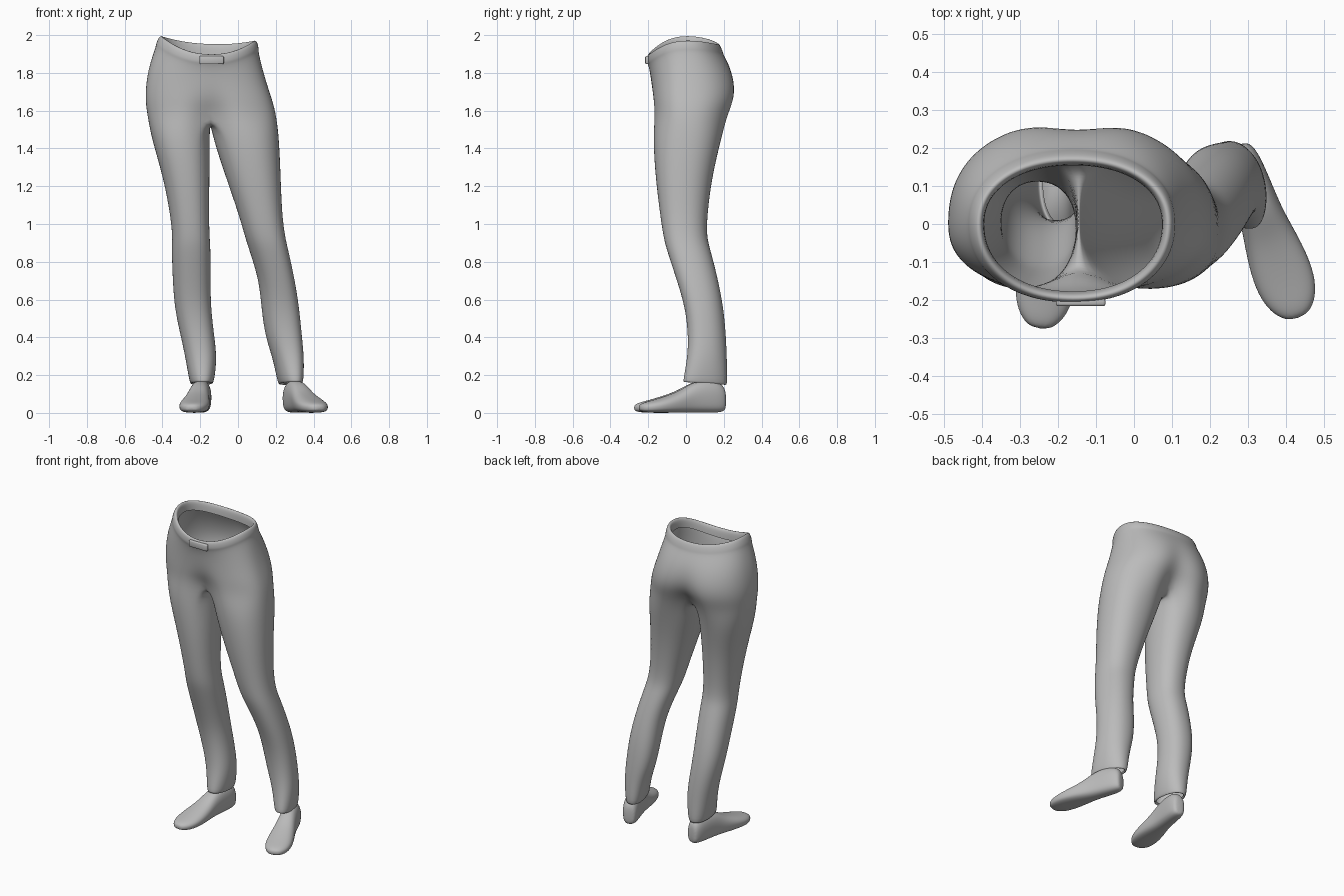
import bpy, bmesh, math
from mathutils import Vector

cube = bpy.data.objects.get("Cube")
if cube:
    bpy.data.objects.remove(cube, do_unlink=True)

grey = bpy.data.materials.new("plain grey")
grey.use_nodes = True
grey.diffuse_color = (0.5, 0.5, 0.5, 1)
grey.node_tree.nodes["Principled BSDF"].inputs["Base Color"].default_value = (0.5, 0.5, 0.5, 1)


def power(v, e):
    return math.copysign(abs(v) ** e, v)


def bridge(bm, a, b):
    n = len(a)
    for i in range(n):
        j = (i + 1) % n
        bm.faces.new((a[i], a[j], b[j], b[i]))


def finish(bm, name, levels):
    bmesh.ops.recalc_face_normals(bm, faces=bm.faces)
    mesh = bpy.data.meshes.new(name)
    bm.to_mesh(mesh)
    bm.free()
    mesh.materials.append(grey)
    for p in mesh.polygons:
        p.use_smooth = True
    ob = bpy.data.objects.new(name, mesh)
    bpy.context.collection.objects.link(ob)
    if levels:
        sub = ob.modifiers.new("smooth", 'SUBSURF')
        sub.levels = sub.render_levels = levels
    return ob


# ---- trousers: hip rings that split into two legs ----
SEG = 32


def hip_ring(bm, z, xl, xr, yf, yb, mid, crease_f, crease_b, drape, e):
    ring = []
    for i in range(SEG):
        t = -math.pi / 2 + math.tau * i / SEG
        c, s = math.cos(t), math.sin(t)
        x = mid + power(c, e) * ((xr - mid) if c > 0 else (mid - xl))
        y = power(s, e) * (yb if s > 0 else -yf)
        groove = math.exp(-((x - mid) / 0.075) ** 2)
        y *= 1 - groove * (crease_b if s > 0 else crease_f)
        # waistline dips at the front and a little at the back
        dip = -0.085 * s * s if s < 0 else -0.03 * s * s
        dip += 0.012 * -c
        ring.append(bm.verts.new((x, y, z + drape * dip)))
    return ring


bm = bmesh.new()
hips = [  # z, left x, right x, front y, back y, mid x, creases, drape, squareness
    (1.925, -0.395, 0.075, -0.178, 0.155, -0.16, 0, 0, 1, 0.92),
    (1.982, -0.397, 0.078, -0.183, 0.158, -0.16, 0, 0, 1, 0.92),
    (1.988, -0.417, 0.101, -0.206, 0.178, -0.16, 0, 0, 1, 0.92),
    (1.938, -0.437, 0.112, -0.209, 0.197, -0.16, 0, 0, 1, 0.92),
    (1.930, -0.435, 0.108, -0.202, 0.197, -0.16, 0, 0, 1, 0.92),
    (1.840, -0.470, 0.127, -0.190, 0.242, -0.155, 0, 0.02, 0.5, 0.88),
    (1.740, -0.489, 0.155, -0.184, 0.272, -0.15, 0.02, 0.08, 0.2, 0.86),
    (1.650, -0.492, 0.185, -0.182, 0.270, -0.147, 0.12, 0.17, 0, 0.85),
    (1.570, -0.480, 0.205, -0.180, 0.238, -0.147, 0.4, 0.42, 0, 0.85),
]
rings = [hip_ring(bm, *h) for h in hips]
for a, b in zip(rings, rings[1:]):
    bridge(bm, a, b)
low = rings[-1]

# crotch line from back to front, shared by both legs
front, back = low[0].co, low[SEG // 2].co
crotch = []
for k in range(1, 8):
    p = back.lerp(front, k / 8)
    p.z -= 0.025 * math.sin(math.pi * k / 8)
    crotch.append(bm.verts.new(p))

heights = (1.45, 1.25, 1.05, 0.93, 0.86, 0.70, 0.55, 0.40, 0.28, 0.14)
depths = ((-0.176, 0.187), (-0.163, 0.139), (-0.138, 0.113), (-0.120, 0.110), (-0.102, 0.131),
          (-0.048, 0.172), (-0.003, 0.200), (0.012, 0.213), (0.006, 0.217), (-0.022, 0.222))
right_x = ((-0.458, -0.150), (-0.397, -0.150), (-0.359, -0.153), (-0.347, -0.150), (-0.352, -0.144),
           (-0.346, -0.145), (-0.336, -0.143), (-0.302, -0.124), (-0.276, -0.110), (-0.254, -0.130))
left_x = ((-0.133, 0.219), (-0.066, 0.227), (0.004, 0.234), (0.037, 0.250), (0.060, 0.267),
          (0.112, 0.302), (0.124, 0.325), (0.145, 0.339), (0.188, 0.351), (0.214, 0.345))


def leg(side, widths, twist):
    outer = [low[(side * j) % SEG] for j in range(SEG // 2 + 1)]
    prev = outer + crotch
    n = len(prev)
    last = len(heights) - 1
    stations = list(zip(heights, depths, widths, range(last + 1)))
    # hem turned inward
    stations.append((0.165, (0.0, 0.20), (widths[-1][0] + 0.014, widths[-1][1] - 0.014), last))
    for z, (yf, yb), (x0, x1), step in stations:
        b, yc, xc = (yb - yf) / 2, (yf + yb) / 2, (x0 + x1) / 2
        shear = twist * step / last
        a = math.sqrt(((x1 - x0) / 2) ** 2 - (shear * b) ** 2)
        ring = []
        for j in range(n):
            ang = math.radians(-120) + math.tau * j / n
            dy = b * power(math.sin(ang), 0.9)
            x = xc + side * a * power(math.cos(ang), 0.9) - shear * dy
            tilt = -0.07 * dy if step == last else 0
            ring.append(bm.verts.new((x, yc + dy, z + tilt)))
        bridge(bm, prev, ring)
        prev = ring


leg(-1, right_x, 0.05)
leg(1, left_x, 0.22)
finish(bm, "trousers", 2)


# ---- shoes: sections lofted from heel to toe ----
def shoe(name, heel, toe):
    bm = bmesh.new()
    heel, toe = Vector(heel), Vector(toe)
    along = toe - heel
    across = Vector((-along.y, along.x)).normalized()
    sections = [  # share of length, half width, bottom, top
        (0.0, 0.026, 0.02, 0.11), (0.03, 0.042, 0.004, 0.15), (0.12, 0.052, 0, 0.175),
        (0.30, 0.056, 0, 0.175), (0.42, 0.060, 0, 0.150), (0.54, 0.070, 0, 0.115),
        (0.70, 0.081, 0, 0.088), (0.84, 0.078, 0, 0.068), (0.94, 0.058, 0.003, 0.056),
        (1.0, 0.026, 0.012, 0.042)]
    prev = None
    for s, w, z0, z1 in sections:
        ring = []
        for i in range(16):
            t = math.tau * i / 16
            up = math.sin(t)
            h = (z1 + z0) / 2 + (z1 - z0) / 2 * power(up, 0.95 if up > 0 else 0.6)
            p = heel + along * s + across * w * power(math.cos(t), 0.8)
            ring.append(bm.verts.new((p.x, p.y, h)))
        if prev:
            bridge(bm, prev, ring)
        else:
            bm.faces.new(ring)
        prev = ring
    bm.faces.new(prev)
    finish(bm, name, 2)


shoe("right_shoe", (-0.182, 0.207), (-0.248, -0.275))
shoe("left_shoe", (0.268, 0.207), (0.432, -0.247))

# ---- belt tab at the front of the waistband ----
bm = bmesh.new()
bmesh.ops.create_cube(bm, size=1)
for v in bm.verts:
    v.co = Vector((v.co.x * 0.13 - 0.14, v.co.y * 0.02 - 0.206, v.co.z * 0.042 + 0.003 + 1.865))
tab = finish(bm, "belt_tab", 0)
bev = tab.modifiers.new("soft edges", 'BEVEL')
bev.width = 0.006
bev.segments = 2
